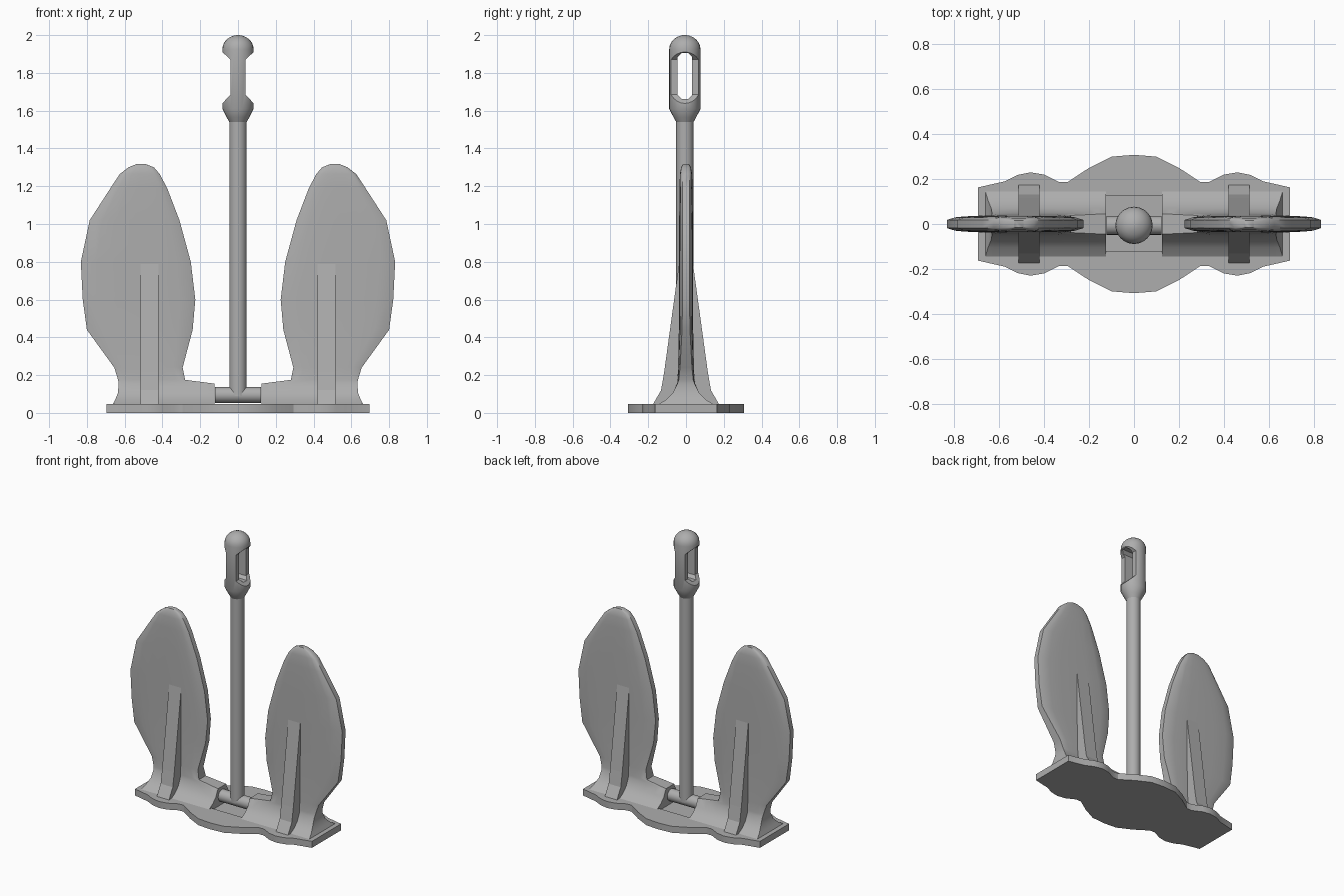
import bpy, bmesh, math
from mathutils import Vector, Matrix

cube = bpy.data.objects.get("Cube")
if cube:
    bpy.data.objects.remove(cube, do_unlink=True)

grey = bpy.data.materials.new("plain_grey")
grey.use_nodes = True
GREY = (0.42, 0.42, 0.42, 1)
grey.diffuse_color = GREY
grey.node_tree.nodes["Principled BSDF"].inputs["Base Color"].default_value = GREY


def finish(name, bm):
    bmesh.ops.recalc_face_normals(bm, faces=bm.faces)
    mesh = bpy.data.meshes.new(name)
    bm.to_mesh(mesh)
    bm.free()
    mesh.materials.append(grey)
    ob = bpy.data.objects.new(name, mesh)
    bpy.context.collection.objects.link(ob)
    return ob


def loft(name, rings):
    """Skin closed rings of equal length and cap both ends."""
    bm = bmesh.new()
    rows = [[bm.verts.new(p) for p in ring] for ring in rings]
    n = len(rows[0])
    for a, b in zip(rows, rows[1:]):
        for i in range(n):
            j = (i + 1) % n
            bm.faces.new((a[i], a[j], b[j], b[i]))
    bm.faces.new(rows[0])
    bm.faces.new(rows[-1])
    return finish(name, bm)


def prism(name, pts, axis, lo, hi):
    """Extrude a 2D outline along an axis (0 = x, 1 = y, 2 = z)."""
    def place(p, d):
        q = list(p)
        q.insert(axis, d)
        return q
    return loft(name, [[place(p, d) for p in pts] for d in (lo, hi)])


def lathe(name, profile, y, sides=24):
    """Stack circles of (radius, z) around a vertical axis."""
    turn = [2 * math.pi * i / sides for i in range(sides)]
    return loft(name, [[(r * math.cos(a), y + r * math.sin(a), z) for a in turn]
                       for r, z in profile])


def select(ob):
    bpy.ops.object.select_all(action='DESELECT')
    ob.select_set(True)
    bpy.context.view_layer.objects.active = ob


def cut(ob, cutter):
    cutter.hide_render = True
    mod = ob.modifiers.new("cut", 'BOOLEAN')
    mod.operation = 'DIFFERENCE'
    mod.solver = 'EXACT'
    mod.object = cutter
    select(ob)
    bpy.ops.object.modifier_apply(modifier=mod.name)
    bpy.data.objects.remove(cutter, do_unlink=True)


def smooth(ob, angle=32):
    select(ob)
    bpy.ops.object.shade_smooth_by_angle(angle=math.radians(angle))


# Base plate: wavy outline mirrored to four quadrants, with a shallow pocket
quarter = [(0, .308), (.1, .3), (.2, .25), (.295, .187), (.335, .187),
           (.4, .22), (.46, .23), (.52, .218), (.575, .19), (.695, .163)]
upper = quarter + [(x, -y) for x, y in reversed(quarter)]
outline = upper + [(-x, y) for x, y in reversed(upper) if x > 0]
outline = [p for i, p in enumerate(outline) if p not in outline[:i]]
base = prism("base_plate", outline, 2, 0, .046)
cut(base, prism("pocket_cutter", [(-.125, -.12), (.125, -.12), (.125, .125), (-.125, .125)],
                2, .03, .2))
smooth(base)

# Flukes: each row is height, inner x, outer x, half thickness, rim share
ROWS = [(.04, .125, .665, .155, 1), (.07, .125, .65, .105, 1),
        (.105, .125, .636, .07, 1), (.155, .125, .632, .048, .95),
        (.175, .28, .635, .045, .85), (.24, .293, .655, .042, .75),
        (.44, .24, .8, .038, .55), (.6, .226, .822, .037, .5),
        (.8, .25, .832, .037, .5), (1.02, .31, .785, .036, .5),
        (1.19, .375, .675, .035, .5), (1.265, .415, .625, .032, .55),
        (1.3, .445, .58, .026, .6), (1.318, .49, .535, .016, .8)]
SPAN = [0, .06, .14, .3, .5, .7, .86, .94, 1]


def fluke_ring(side, z, x0, x1, t, rim):
    front = []
    for u in SPAN:
        edge = min(1, min(u, 1 - u) / .3)
        y = t * (rim + (1 - rim) * math.sqrt(1 - (1 - edge) ** 2))
        front.append((side * (x0 + (x1 - x0) * u), -y, z))
    return front + [(x, -y, h) for x, y, h in reversed(front)]


# Stiffening rib, tapering up both faces of each fluke
rib_half = [(.178, .04), (.132, .12), (.115, .22), (.032, .825)]
rib_outline = rib_half + [(-y, z) for y, z in reversed(rib_half)]

for side, word in ((1, "left"), (-1, "right")):
    smooth(loft(word + "_fluke", [fluke_ring(side, *row) for row in ROWS]), 40)
    lo, hi = sorted((side * .42, side * .515))
    prism(word + "_rib", rib_outline, 0, lo, hi)

# Shank and its hinge pin
AXIS_Y = -.006
smooth(lathe("shank", [(.046, .09), (.046, 1.56)], AXIS_Y))
pin_circle = [(AXIS_Y + .042 * math.cos(a), .095 + .042 * math.sin(a))
              for a in (math.pi * i / 12 for i in range(24))]
smooth(prism("hinge_pin", pin_circle, 0, -.122, .122))

# Shank head: turned knob, waisted on both sides and pierced by an eye
dome = [(.083 * math.cos(a), 1.925 + .075 * math.sin(a))
        for a in (math.radians(d) for d in range(0, 90, 15))]
head = lathe("shank_head", [(.046, 1.54), (.06, 1.565), (.083, 1.61)] + dome + [(.008, 2)],
             AXIS_Y)
for s in (1, -1):
    waist = [(s * .04, 1.685), (s * .04, 1.87), (s * .1, 1.927), (s * .1, 1.62)]
    cut(head, prism("waist_cutter", waist, 1, -.2, .2))
w, c, bottom, top = .038, .02, 1.662, 1.905
eye = [(-w, bottom + c), (c - w, bottom), (w - c, bottom), (w, bottom + c),
       (w, top - c), (w - c, top), (c - w, top), (-w, top - c)]
cut(head, prism("eye_cutter", [(y + AXIS_Y, z) for y, z in eye], 0, -.2, .2))
smooth(head)
